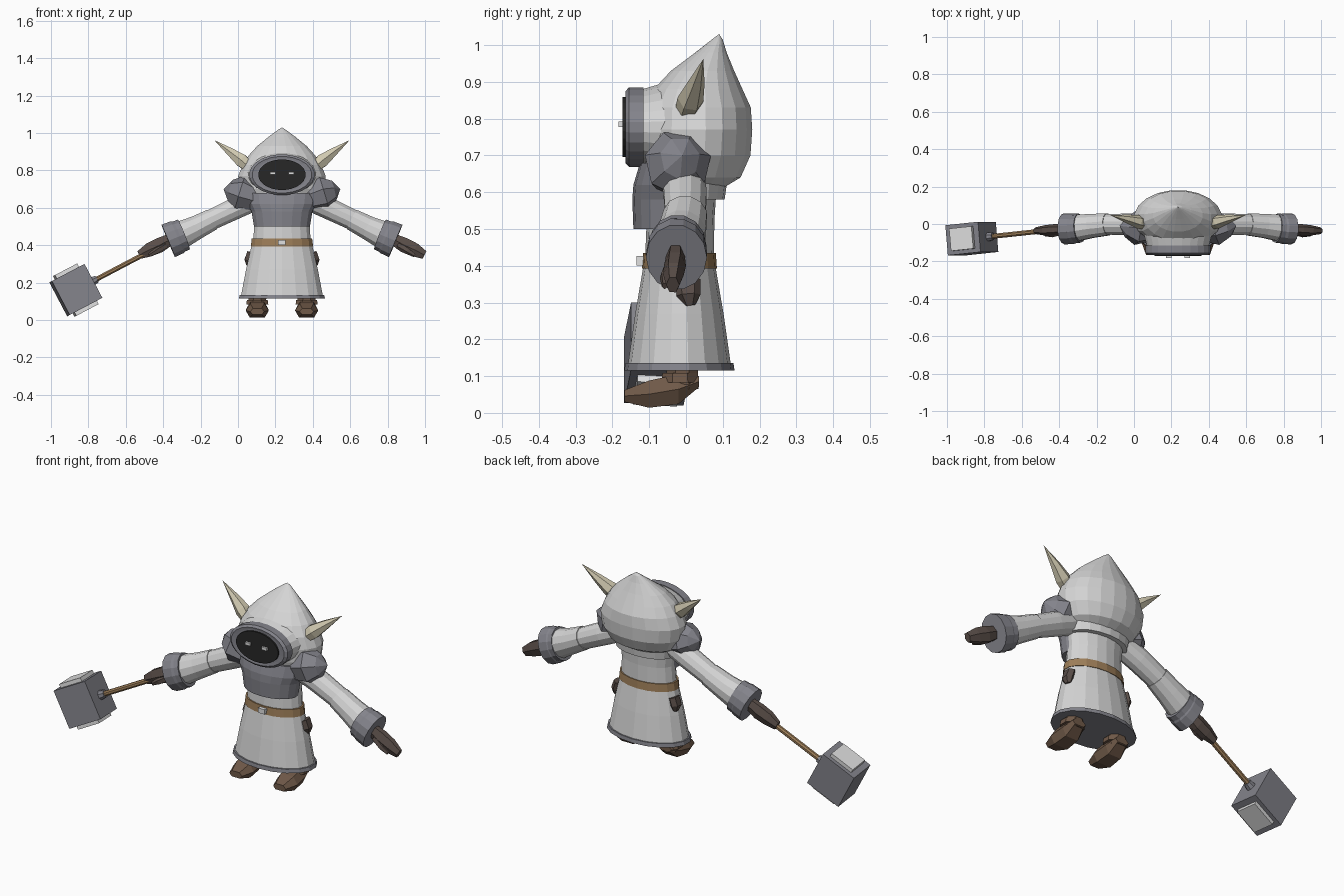
import bpy, bmesh, math
from mathutils import Vector, Matrix

CX = 0.235  # body centre line; the hammer side reaches further out


def material(name, rgb):
    m = bpy.data.materials.new(name)
    m.diffuse_color = (*rgb, 1)
    return m


LIGHT = material("pale_cloth", (0.66, 0.66, 0.66))
GREY = material("slate_grey", (0.23, 0.23, 0.26))
BLACK = material("hood_shadow", (0.02, 0.02, 0.02))
BOOT = material("boot_brown", (0.16, 0.10, 0.065))
GLOVE = material("glove_brown", (0.10, 0.075, 0.065))
BELT = material("tan_leather", (0.34, 0.21, 0.10))
HORN = material("bone", (0.64, 0.59, 0.44))
WHITE = material("bright_metal", (0.75, 0.75, 0.75))


def finish(name, bm, mat):
    bmesh.ops.remove_doubles(bm, verts=bm.verts, dist=1e-5)
    bmesh.ops.recalc_face_normals(bm, faces=bm.faces)
    me = bpy.data.meshes.new(name)
    bm.to_mesh(me)
    bm.free()
    me.materials.append(mat)
    ob = bpy.data.objects.new(name, me)
    bpy.context.collection.objects.link(ob)
    return ob


def skin(name, rings, mat):
    """Join rings of points with faces and close both ends."""
    bm = bmesh.new()
    vs = [[bm.verts.new(p) for p in ring] for ring in rings]
    n = len(vs[0])
    for a, b in zip(vs, vs[1:]):
        for i in range(n):
            j = (i + 1) % n
            bm.faces.new((a[i], a[j], b[j], b[i]))
    bm.faces.new(vs[0])
    bm.faces.new(vs[-1])
    return finish(name, bm, mat)


def angles(n):
    return [2 * math.pi * (i + 0.5) / n for i in range(n)]


def stack(name, levels, mat, n=18, x=CX):
    """Upright loft, levels are (z, centre y, radius x, radius y)."""
    return skin(name, [[(x + rx * math.cos(a), cy + ry * math.sin(a), z)
                        for a in angles(n)] for z, cy, rx, ry in levels], mat)


def tube(name, path, mat, n=8):
    """Loft along a path of (point, radius sideways, radius across y)."""
    pts = [Vector(p[0]) for p in path]
    rings = []
    for i, (_, ru, rv) in enumerate(path):
        d = (pts[min(i + 1, len(pts) - 1)] - pts[max(i - 1, 0)]).normalized()
        u = d.cross(Vector((0, 1, 0))).normalized()
        v = u.cross(d)
        rings.append([pts[i] + u * ru * math.cos(a) + v * rv * math.sin(a) for a in angles(n)])
    return skin(name, rings, mat)


def box(name, loc, size, mat, rot=None):
    bm = bmesh.new()
    bmesh.ops.create_cube(bm, size=1)
    bm.transform(Matrix.Translation(loc) @ (rot or Matrix()) @ Matrix.Diagonal((*size, 1)))
    return finish(name, bm, mat)


# Robe, hem and torso
stack("robe_skirt", [(0.13, -0.018, 0.222, 0.140), (0.27, -0.018, 0.195, 0.120),
                     (0.41, -0.018, 0.162, 0.096)], LIGHT)
stack("robe_hem", [(0.115, -0.018, 0.234, 0.150), (0.135, -0.018, 0.229, 0.147)], GREY)
stack("torso", [(0.40, -0.018, 0.157, 0.094), (0.52, -0.015, 0.150, 0.092),
                (0.64, -0.01, 0.165, 0.095)], LIGHT)
stack("chest_bib", [(0.50, -0.048, 0.152, 0.095), (0.58, -0.046, 0.165, 0.100),
                    (0.62, -0.045, 0.185, 0.098), (0.68, -0.04, 0.195, 0.085)], GREY)
stack("belt", [(0.393, -0.018, 0.169, 0.102), (0.435, -0.018, 0.164, 0.099)], BELT)
box("belt_buckle", (CX, -0.124, 0.414), (0.04, 0.022, 0.026), WHITE)

# Hood, its collar and the face opening
stack("hood_collar", [(0.58, 0.015, 0.165, 0.09), (0.65, 0.015, 0.18, 0.10)], LIGHT)
stack("hood", [(0.61, 0.01, 0.15, 0.09), (0.64, 0.02, 0.195, 0.13),
               (0.70, 0.027, 0.23, 0.150), (0.77, 0.03, 0.237, 0.152),
               (0.83, 0.030, 0.212, 0.148), (0.88, 0.033, 0.180, 0.122),
               (0.93, 0.045, 0.134, 0.087), (0.98, 0.068, 0.072, 0.043),
               (1.015, 0.085, 0.024, 0.015), (1.03, 0.09, 0, 0)], LIGHT, 20)


def face_disc(name, levels, mat, n=24):
    """Oval slab facing forward, levels are (y, radius x, radius z)."""
    skin(name, [[(CX + rx * math.cos(a), y, 0.777 + rz * math.sin(a))
                 for a in angles(n)] for y, rx, rz in levels], mat)


face_disc("hood_neck", [(-0.03, 0.19, 0.13), (-0.125, 0.165, 0.102)], LIGHT)
face_disc("face_rim", [(-0.115, 0.175, 0.109), (-0.155, 0.175, 0.109), (-0.165, 0.160, 0.098),
                       (-0.163, 0.138, 0.088)], GREY)
face_disc("face_void", [(-0.15, 0.127, 0.082), (-0.172, 0.127, 0.082)], BLACK)

# Parts repeated on both sides
for side, s in (("left", -1), ("right", 1)):
    def at(x, y, z):
        return (CX + s * x, y, z)

    box("eye_" + side, at(0.05, -0.176, 0.785), (0.03, 0.014, 0.015), WHITE)
    tube("horn_" + side, [(at(0.16, -0.005, 0.805), 0.028, 0.028), (at(0.215, 0.012, 0.852), 0.04, 0.036),
                          (at(0.275, 0.028, 0.898), 0.025, 0.023), (at(0.362, 0.047, 0.962), 0, 0)],
         HORN, 6)
    tube("shoulder_pad_" + side, [(at(0.12, -0.02, 0.645), 0.07, 0.07), (at(0.225, -0.022, 0.68), 0.095, 0.092),
                                  (at(0.275, -0.016, 0.692), 0.06, 0.055),
                                  (at(0.312, -0.01, 0.70), 0, 0)], GREY, 7)

    # Sleeve with a narrower elbow, then the wide cuff
    tube("upper_sleeve_" + side, [(at(0.12, -0.01, 0.655), 0.06, 0.06), (at(0.26, -0.002, 0.592), 0.060, 0.060),
                                  (at(0.40, -0.002, 0.525), 0.056, 0.056)], LIGHT, 12)
    tube("lower_sleeve_" + side, [(at(0.375, -0.002, 0.537), 0.06, 0.061), (at(0.46, -0.01, 0.493), 0.066, 0.066),
                                  (at(0.55, -0.022, 0.45), 0.078, 0.074)], LIGHT, 12)
    tube("cuff_" + side, [(at(0.525, -0.022, 0.457), 0.088, 0.078), (at(0.55, -0.024, 0.447), 0.089, 0.079),
                          (at(0.56, -0.025, 0.443), 0.094, 0.082), (at(0.608, -0.026, 0.423), 0.096, 0.083)],
         GREY, 14)

    # Mitten glove and thumb
    tube("hand_" + side, [(at(0.59, -0.028, 0.435), 0.034, 0.024), (at(0.655, -0.03, 0.400), 0.046, 0.030),
                          (at(0.71, -0.034, 0.375), 0.042, 0.028), (at(0.762, -0.036, 0.348), 0.026, 0.018)],
         GLOVE, 6)
    tube("thumb_" + side, [(at(0.62, -0.045, 0.40), 0.02, 0.014), (at(0.67, -0.058, 0.37), 0.018, 0.014),
                           (at(0.71, -0.058, 0.345), 0.01, 0.008)], GLOVE, 5)

    # Hip pouch, hung slightly tilted
    tube("pouch_" + side, [(at(0.165, 0.004, 0.362), 0.024, 0.036), (at(0.178, 0.006, 0.32), 0.026, 0.034),
                           (at(0.178, 0.01, 0.292), 0.014, 0.016)], GLOVE, 6)

    # Boots: ankle shaft, ankle fold and wedge foot
    x = CX + s * 0.132
    stack("boot_shaft_" + side, [(0.065, -0.008, 0.048, 0.045), (0.15, -0.012, 0.055, 0.048)],
          BOOT, 8, x)
    stack("boot_fold_" + side, [(0.082, -0.016, 0.064, 0.055), (0.108, -0.016, 0.06, 0.052)],
          BOOT, 8, x)
    foot = []
    for y, w, low, high in ((-0.167, 0.038, 0.03, 0.062), (-0.10, 0.062, 0.014, 0.088),
                            (-0.02, 0.056, 0.024, 0.105), (0.035, 0.04, 0.07, 0.10)):
        mid = (low + high) / 2
        foot.append([(x - w, y, mid), (x - w * 0.65, y, low), (x + w * 0.65, y, low),
                     (x + w, y, mid), (x + w * 0.6, y, high), (x - w * 0.6, y, high)])
    skin("boot_foot_" + side, foot, BOOT)

# Hammer held in the left-hand glove
head = Vector((-0.867, -0.078, 0.16))
grip = Vector((-0.42, -0.030, 0.395))
out = (grip - head).normalized()
tube("hammer_handle", [(grip, 0.014, 0.014), (head, 0.014, 0.014)], BELT, 8)
tube("hammer_socket", [(head + out * 0.09, 0.027, 0.027), (head + out * 0.128, 0.021, 0.021)], GREY, 8)
across = out.cross(Vector((0, 1, 0))).normalized()
depth = across.cross(out)
turn = Matrix((out, depth, across)).transposed().to_4x4()
box("hammer_head", head, (0.198, 0.162, 0.205), GREY, turn)
for i, s in enumerate((-1, 1)):
    box("hammer_face_%d" % i, head + across * s * 0.108, (0.135, 0.12, 0.03), WHITE, turn)
